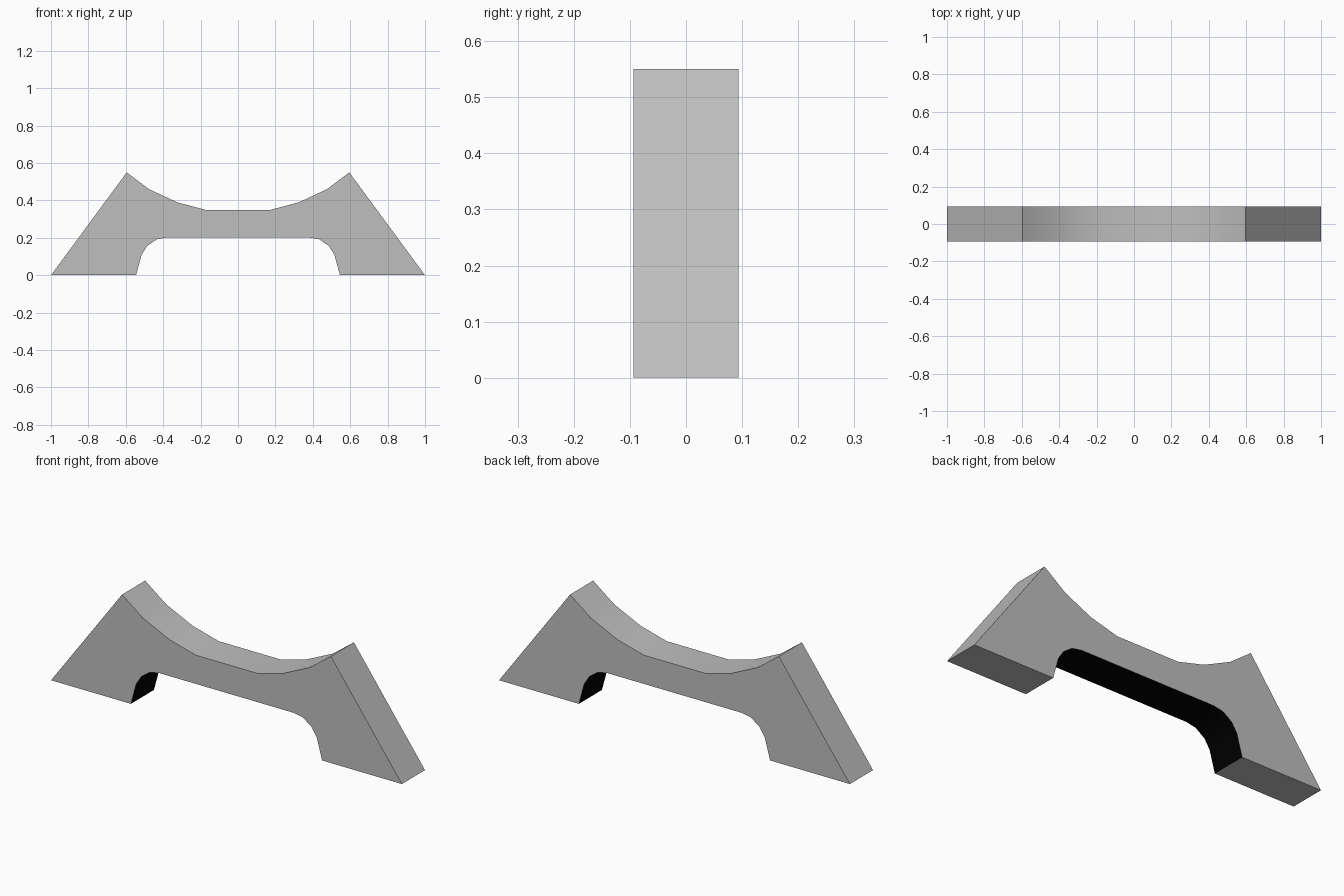
import bpy
import bmesh
import math

if "Cube" in bpy.data.objects:
    bpy.data.objects.remove(bpy.data.objects["Cube"], do_unlink=True)

HALF_DEPTH = 0.094


def material(name, rgb):
    mat = bpy.data.materials.new(name)
    mat.use_nodes = True
    color = (*rgb, 1.0)
    mat.diffuse_color = color
    mat.node_tree.nodes["Principled BSDF"].inputs["Base Color"].default_value = color
    return mat


# Right half of the outline; the left half is mirrored from it
dip = [(0.175, 0.35), (0.325, 0.39), (0.475, 0.46), (0.595, 0.55)]
arch = [(0.545, 0.0), (0.515, 0.11), (0.485, 0.157), (0.435, 0.192), (0.38, 0.202)]
half = dip + [(1.0, 0.0)] + arch
outline = half + [(-x, z) for x, z in reversed(half)]

# Slab extruded from the outline
bm = bmesh.new()
front = bm.faces.new([bm.verts.new((x, -HALF_DEPTH, z)) for x, z in outline])
result = bmesh.ops.extrude_face_region(bm, geom=[front], use_keep_orig=True)
back = [v for v in result["geom"] if isinstance(v, bmesh.types.BMVert)]
bmesh.ops.translate(bm, verts=back, vec=(0, 2 * HALF_DEPTH, 0))
bmesh.ops.recalc_face_normals(bm, faces=bm.faces)

# Archway lining is dark, everything else is grey
for face in bm.faces:
    c = face.calc_center_median()
    lining = abs(face.normal.y) < 0.5 and abs(c.x) < 0.54 and 0.01 < c.z < 0.25
    face.material_index = int(lining)

mesh = bpy.data.meshes.new("bridge_body")
bm.to_mesh(mesh)
bm.free()
mesh.materials.append(material("stone grey", (0.52, 0.52, 0.52)))
mesh.materials.append(material("archway black", (0.0, 0.0, 0.0)))

bridge = bpy.data.objects.new("bridge_body", mesh)
bpy.context.collection.objects.link(bridge)

# Soft curves with crisp corners
bpy.context.view_layer.objects.active = bridge
bridge.select_set(True)
bpy.ops.object.shade_smooth_by_angle(angle=math.radians(30))
